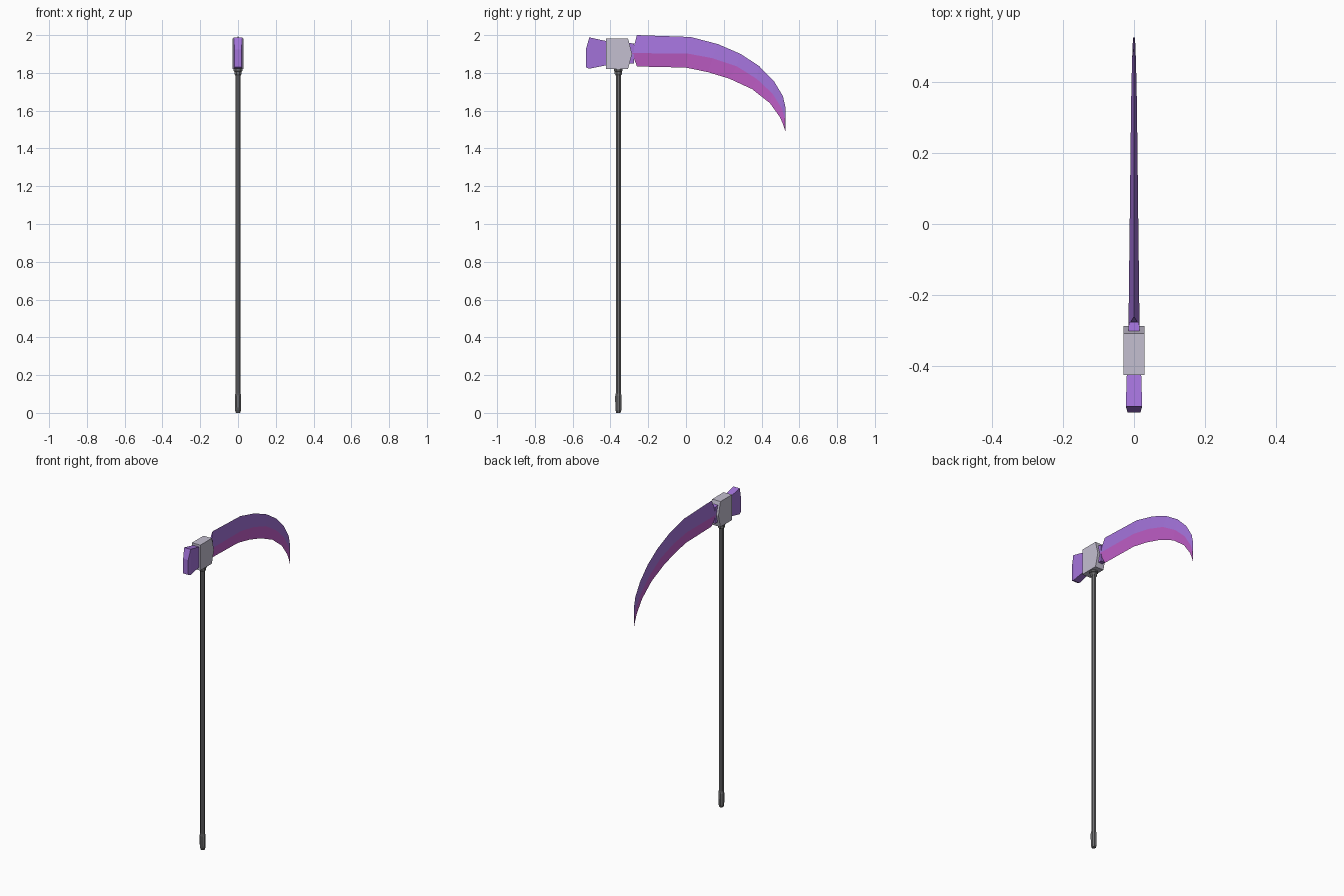
import bpy, bmesh, math

if "Cube" in bpy.data.objects:
    bpy.data.objects.remove(bpy.data.objects["Cube"])

def mat(name, rgb):
    m = bpy.data.materials.new(name)
    lin = [(c / 255 / 12.92) if c < 11 else ((c / 255 + 0.055) / 1.055) ** 2.4 for c in rgb]
    m.diffuse_color = (*lin, 1)
    m.use_nodes = True
    m.node_tree.nodes["Principled BSDF"].inputs["Base Color"].default_value = m.diffuse_color
    return m

PURPLE = mat("purple", (163, 115, 218))
MAGENTA = mat("magenta", (196, 96, 204))
SILVER = mat("silver", (196, 191, 208))
DARK = mat("dark_grey", (112, 112, 114))
SHAFT_Y = -0.358

def finish(name, bm, *mats):
    bmesh.ops.recalc_face_normals(bm, faces=bm.faces)
    me = bpy.data.meshes.new(name)
    bm.to_mesh(me)
    bm.free()
    for m in mats:
        me.materials.append(m)
    ob = bpy.data.objects.new(name, me)
    bpy.context.collection.objects.link(ob)
    return ob

def loft(name, rings, *mats):
    """Skin a list of equal-length point rings and cap both ends."""
    bm = bmesh.new()
    vs = [[bm.verts.new(p) for p in r] for r in rings]
    n = len(vs[0])
    for a, b in zip(vs, vs[1:]):
        for i in range(n):
            j = (i + 1) % n
            bm.faces.new((a[i], a[j], b[j], b[i]))
    bm.faces.new(vs[0])
    bm.faces.new(vs[-1])
    return finish(name, bm, *mats)

def lathe(name, profile, m, sides=8):
    """Turned part around the shaft axis from (radius, z) pairs."""
    ang = [2 * math.pi * (i + 0.5) / sides for i in range(sides)]
    return loft(name, [[(r * math.cos(a), SHAFT_Y + r * math.sin(a), z) for a in ang]
                       for r, z in profile], m)

def rect(y, z0, z1, w):
    return [(-w, y, z0), (w, y, z0), (w, y, z1), (-w, y, z1)]

# Shaft, foot grip and collar under the head
lathe("shaft", [(0.0145, 0.05), (0.0145, 1.80)], DARK)
lathe("foot_grip", [(0.012, 0.0), (0.017, 0.015), (0.018, 0.06), (0.018, 0.09), (0.0145, 0.105)], DARK)
lathe("collar", [(0.0145, 1.785), (0.021, 1.795), (0.021, 1.808), (0.025, 1.811), (0.025, 1.83)], DARK)

# Head block with a pointed front
head = [(-0.424, 1.82), (-0.307, 1.82), (-0.286, 1.90), (-0.307, 1.983), (-0.424, 1.983)]
loft("head_block", [[(x, y, z) for y, z in head] for x in (-0.0295, 0.0295)], SILVER)

# Flared hammer piece at the back
loft("back_hammer", [rect(-0.415, 1.842, 1.967, 0.020), rect(-0.512, 1.822, 1.988, 0.023),
                     rect(-0.53, 1.83, 1.925, 0.018)], PURPLE)

# Neck joining the head and blade
loft("blade_neck", [rect(-0.31, 1.85, 1.96, 0.0155), rect(-0.275, 1.85, 1.955, 0.0145)], PURPLE)

# Curved blade: outer y,z / ridge y,z / inner y,z / half thickness
stations = [
    (-0.260, 2.000, -0.285, 1.905, -0.260, 1.834, 0.0155),
    (0.025, 1.990, 0.010, 1.902, 0.000, 1.828, 0.0120),
    (0.170, 1.952, 0.140, 1.878, 0.116, 1.804, 0.0105),
    (0.290, 1.900, 0.268, 1.835, 0.228, 1.770, 0.0090),
    (0.387, 1.836, 0.375, 1.768, 0.350, 1.714, 0.0075),
    (0.465, 1.757, 0.458, 1.690, 0.444, 1.640, 0.0055),
    (0.513, 1.677, 0.508, 1.610, 0.497, 1.566, 0.0035),
    (0.526, 1.620, 0.523, 1.560, 0.515, 1.525, 0.0020),
]
bm = bmesh.new()
rows = [[bm.verts.new(p) for p in ((0, oy, oz), (w, my, mz), (0, iy, iz), (-w, my, mz))]
        for oy, oz, my, mz, iy, iz, w in stations]
tip = bm.verts.new((0, 0.526, 1.49))
for i in range(4):
    j = (i + 1) % 4
    edge = 1 if i in (1, 2) else 0      # lower half is the coloured cutting edge
    for a, b in zip(rows, rows[1:]):
        bm.faces.new((a[i], a[j], b[j], b[i])).material_index = edge
    bm.faces.new((rows[-1][i], rows[-1][j], tip)).material_index = edge
o, r, n, l = rows[0]
bm.faces.new((o, r, l))
bm.faces.new((r, n, l)).material_index = 1
finish("blade", bm, PURPLE, MAGENTA)
